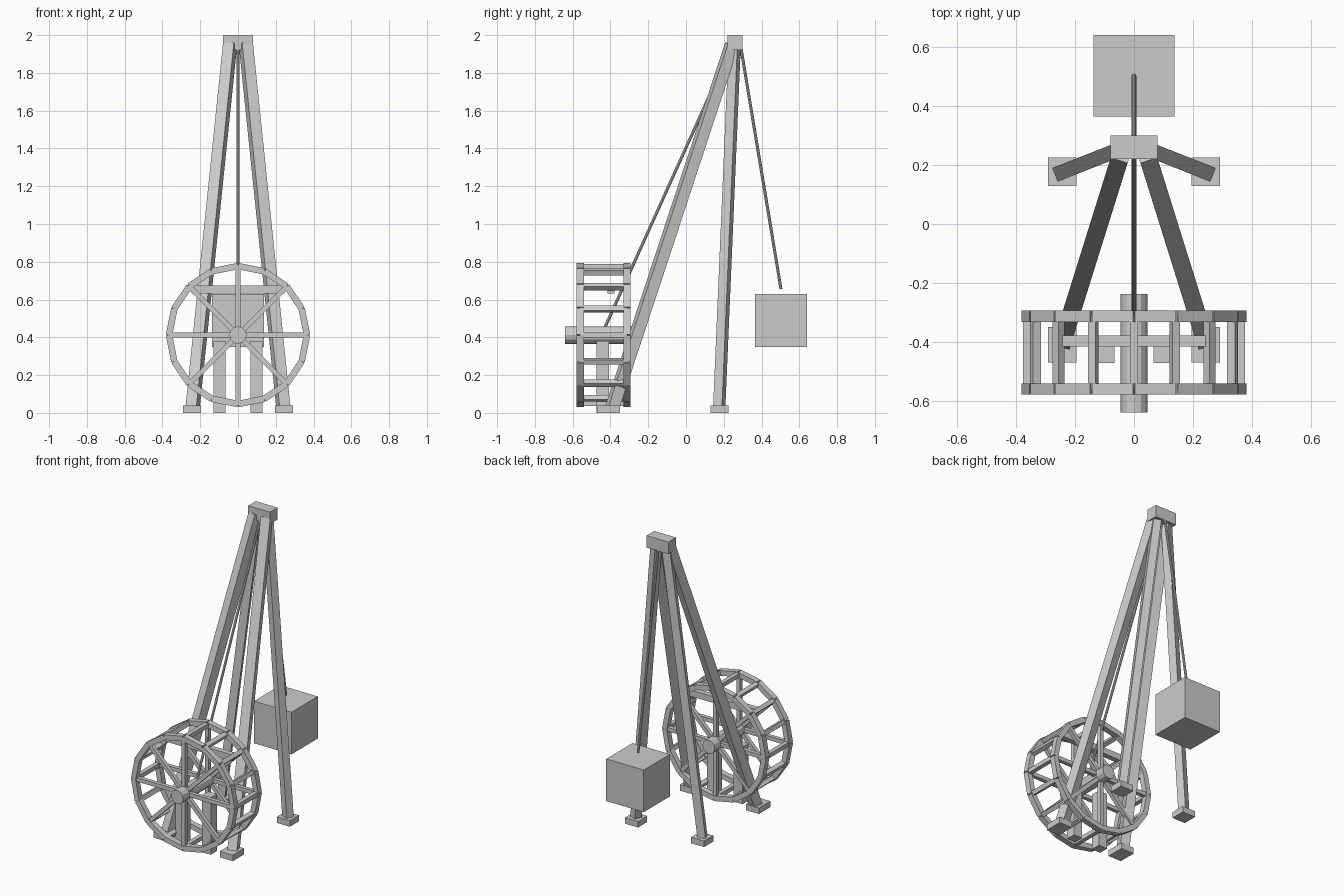
import bpy
import math
from mathutils import Vector, Matrix

old = bpy.data.objects.get("Cube")
if old:
    bpy.data.objects.remove(old, do_unlink=True)

grey = bpy.data.materials.new("plain_grey")
grey.use_nodes = True
GREY = (0.6, 0.6, 0.6, 1)
grey.diffuse_color = GREY
grey.node_tree.nodes["Principled BSDF"].inputs["Base Color"].default_value = GREY


def finish(name):
    ob = bpy.context.object
    ob.name = name
    ob.data.materials.append(grey)
    return ob


def box(name, center, size):
    bpy.ops.mesh.primitive_cube_add(size=1, location=center)
    ob = finish(name)
    ob.data.transform(Matrix.Diagonal((*size, 1)))
    return ob


def beam(name, start, end, width, depth):
    """Square bar between two points, with its width axis kept level."""
    a, b = Vector(start), Vector(end)
    along = (b - a).normalized()
    up = Vector((0, 0, 1)) if abs(along.z) < 0.9999 else Vector((0, 1, 0))
    side = along.cross(up).normalized()
    rot = Matrix((side, along.cross(side), along)).transposed()
    ob = box(name, (0, 0, 0), (width, depth, (b - a).length))
    ob.matrix_world = Matrix.Translation((a + b) / 2) @ rot.to_4x4()
    return ob


def rod(name, start, end, radius, sides):
    a, b = Vector(start), Vector(end)
    bpy.ops.mesh.primitive_cylinder_add(
        vertices=sides, radius=radius, depth=(b - a).length, location=(a + b) / 2,
        rotation=(b - a).to_track_quat('Z', 'Y').to_euler())
    return finish(name)


# Top block
box("top_cap", (0, 0.26, 1.96), (0.16, 0.08, 0.08))

# Legs, feet and axle posts, mirrored left and right
for side, s in (("left", 1), ("right", -1)):
    beam(f"front_leg_{side}", (s * 0.24, -0.39, 0.03), (s * 0.042, 0.243, 1.95), 0.06, 0.06)
    beam(f"rear_leg_{side}", (s * 0.245, 0.176, 0.03), (s * 0.037, 0.258, 1.95), 0.05, 0.05)
    box(f"front_foot_{side}", (s * 0.243, -0.41, 0.02), (0.096, 0.12, 0.04))
    box(f"rear_foot_{side}", (s * 0.243, 0.177, 0.02), (0.096, 0.096, 0.04))
    box(f"axle_post_{side}", (s * 0.098, -0.44, 0.19), (0.065, 0.065, 0.38))

box("cross_bar", (0, -0.397, 0.653), (0.49, 0.036, 0.042))

# Treadwheel
HUB_Z = 0.412
SEGMENTS = 16
RING_Y = {"front": -0.56, "rear": -0.313}


def on_wheel(step, radius, y):
    angle = step * math.tau / SEGMENTS
    return Vector((radius * math.sin(angle), y, HUB_Z + radius * math.cos(angle)))


rod("axle", (0, -0.64, HUB_Z), (0, -0.237, HUB_Z), 0.046, 12)
for ring, y in RING_Y.items():
    for i in range(SEGMENTS):
        beam(f"{ring}_rim_segment", on_wheel(i, 0.365, y), on_wheel(i + 1, 0.365, y), 0.038, 0.034)
    for i in range(0, SEGMENTS, 2):
        beam(f"{ring}_spoke", on_wheel(i, 0.02, y), on_wheel(i, 0.36, y), 0.026, 0.026)

# Rungs between the two rims
for i in range(SEGMENTS):
    rung = box("wheel_rung", on_wheel(i, 0.362, -0.4365), (0.028, 0.25, 0.028))
    rung.rotation_euler.y = i * math.tau / SEGMENTS

# Rim segments are turned so that the wide side lies along the axle
for ob in bpy.data.objects:
    if "rim_segment" in ob.name:
        d = ob.matrix_world.to_3x3().col[2].normalized()
        axle = Vector((0, 1, 0))
        rot = Matrix((axle, d.cross(axle), d)).transposed()
        ob.matrix_world = Matrix.Translation(ob.matrix_world.translation) @ rot.to_4x4()

# Ropes and hanging load
rod("winding_rope", (0, 0.235, 1.925), (0, -0.435, 0.44), 0.008, 8)
rod("load_rope", (0, 0.292, 1.925), (0, 0.503, 0.655), 0.008, 8)
box("load_block", (0, 0.503, 0.49), (0.276, 0.276, 0.28))
